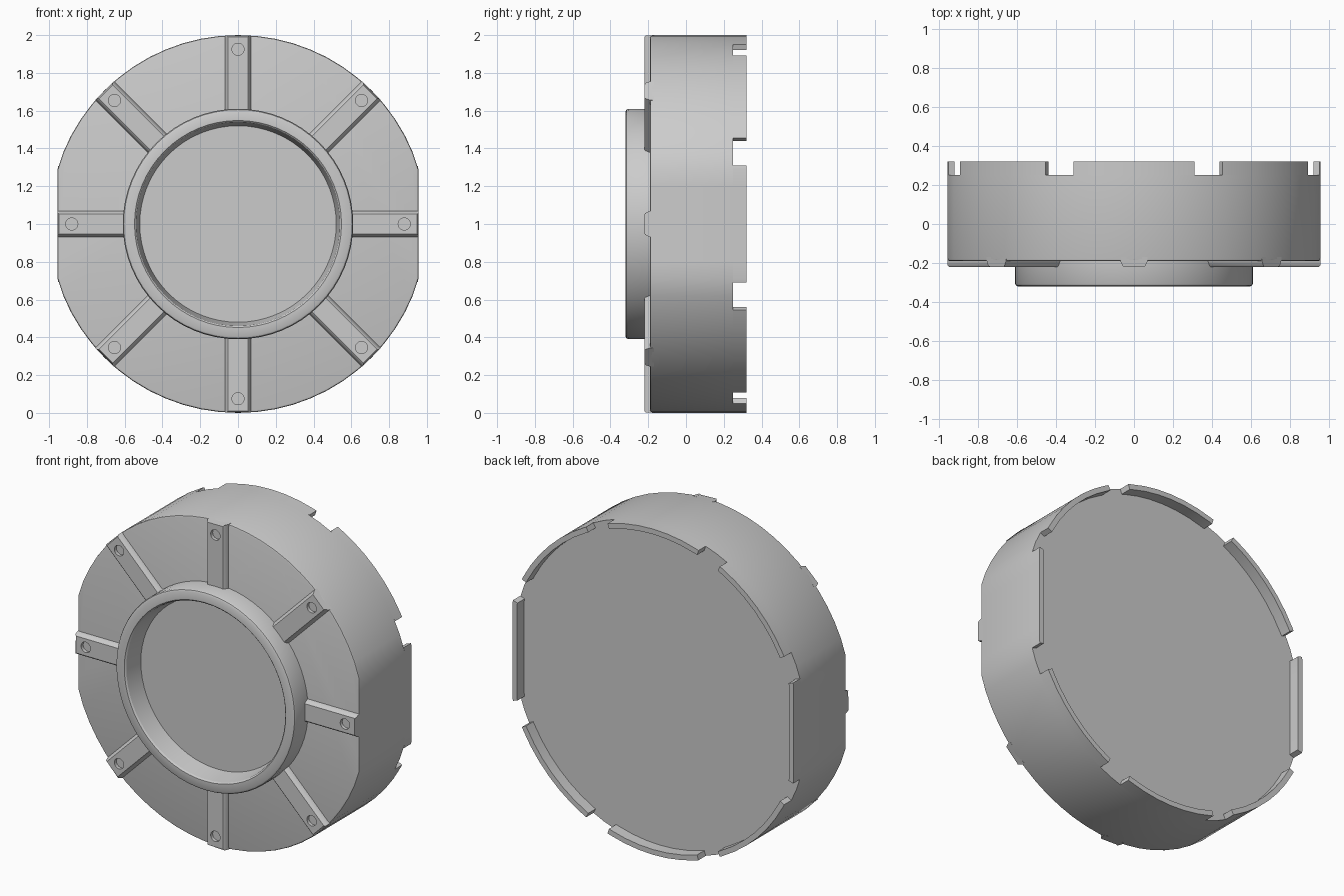
import bpy, bmesh, math
from mathutils import Matrix, Vector

if "Cube" in bpy.data.objects:
    bpy.data.objects.remove(bpy.data.objects["Cube"])

grey = bpy.data.materials.new("plain_grey")
grey.use_nodes = True
colour = (0.6, 0.6, 0.6, 1)
grey.diffuse_color = colour
grey.node_tree.nodes["Principled BSDF"].inputs["Base Color"].default_value = colour

FLAT = 0.955          # half width where the round outline is cut flat
SEGMENTS = 64
CENTRE = Matrix.Translation((0, 0, 1))


def finish(name, bm, matrix=CENTRE, smooth=True):
    bmesh.ops.recalc_face_normals(bm, faces=bm.faces)
    bm.transform(matrix)
    mesh = bpy.data.meshes.new(name)
    bm.to_mesh(mesh)
    bm.free()
    mesh.materials.append(grey)
    obj = bpy.data.objects.new(name, mesh)
    bpy.context.collection.objects.link(obj)
    bpy.ops.object.select_all(action="DESELECT")
    obj.select_set(True)
    bpy.context.view_layer.objects.active = obj
    if smooth:
        bpy.ops.object.shade_smooth_by_angle(angle=math.radians(30))
    return obj


def outline(angle, y, scale=1.0):
    """Point on the round outline with flattened left and right sides."""
    x = max(-FLAT, min(FLAT, math.cos(angle)))
    return Vector((x * scale, y, math.sin(angle) * scale))


def circle(angle, y, radius):
    return Vector((math.cos(angle) * radius, y, math.sin(angle) * radius))


def loft(name, point, profile):
    """Join loops of (y, size) and cap both ends."""
    bm = bmesh.new()
    angles = [math.tau * i / SEGMENTS for i in range(SEGMENTS)]
    loops = [[bm.verts.new(point(a, y, s)) for a in angles] for y, s in profile]
    for low, high in zip(loops, loops[1:]):
        for i in range(SEGMENTS):
            j = (i + 1) % SEGMENTS
            bm.faces.new((low[i], low[j], high[j], high[i]))
    bm.faces.new(loops[0])
    bm.faces.new(loops[-1])
    return finish(name, bm)


# Drum body with a softened front edge
loft("drum_body", outline, [(0.25, 1), (-0.178, 1), (-0.187, 0.997), (-0.19, 0.988)])

# Raised collar with a recessed disc inside
loft("front_collar", circle, [
    (-0.17, 0.61), (-0.306, 0.61), (-0.315, 0.605), (-0.32, 0.595),
    (-0.32, 0.548), (-0.312, 0.54), (-0.2, 0.52)])


# Back tabs between the notches
def back_tab(index):
    bm = bmesh.new()
    middle = index * math.pi / 4
    step = math.tau / SEGMENTS
    half = math.radians(18)
    angles = [middle - half] + [middle + k * step for k in range(-3, 4)] + [middle + half]
    rows = [[bm.verts.new(outline(a, y, s)) for a in angles]
            for y, s in ((0.25, 1), (0.32, 1), (0.32, 0.968), (0.25, 0.968))]
    for r in range(4):
        a, b = rows[r], rows[(r + 1) % 4]
        for i in range(len(angles) - 1):
            bm.faces.new((a[i], a[i + 1], b[i + 1], b[i]))
    for end in (0, -1):
        bm.faces.new([row[end] for row in rows])
    finish(f"back_tab_{index + 1}", bm)


# Front ribs, each with a shallow bolt hole near the rim
def front_rib(index):
    reach = FLAT if index % 4 == 0 else 0.998
    hole_at = 0.88 if index % 4 == 0 else 0.925
    turn = CENTRE @ Matrix.Rotation(-index * math.pi / 4, 4, "Y")
    section = [(-0.17, 0.07), (-0.19, 0.07), (-0.214, 0.059), (-0.22, 0.052)]
    section += [(y, -w) for y, w in reversed(section)]
    bm = bmesh.new()
    inner, outer = [
        [bm.verts.new((x - (0.008 if x > 0.6 and y < -0.217 else 0), y, w)) for y, w in section]
        for x in (0.58, reach)]
    for i in range(len(section)):
        j = (i + 1) % len(section)
        bm.faces.new((inner[i], inner[j], outer[j], outer[i]))
    bm.faces.new(inner)
    bm.faces.new(outer)
    rib = finish(f"front_rib_{index + 1}", bm, turn, smooth=False)

    bm = bmesh.new()
    bmesh.ops.create_cone(bm, cap_ends=True, segments=20, radius1=0.032, radius2=0.032, depth=0.06,
                          matrix=Matrix.Translation((hole_at, -0.23, 0))
                          @ Matrix.Rotation(math.pi / 2, 4, "X"))
    cutter = finish("hole_cutter", bm, turn, smooth=False)
    cutter.hide_render = True
    hole = rib.modifiers.new("bolt_hole", "BOOLEAN")
    hole.operation = "DIFFERENCE"
    hole.object = cutter
    bpy.context.view_layer.objects.active = rib
    bpy.ops.object.modifier_apply(modifier=hole.name)
    bpy.data.objects.remove(cutter)
    bpy.ops.object.select_all(action="DESELECT")
    rib.select_set(True)
    bpy.ops.object.shade_smooth_by_angle(angle=math.radians(25))


for i in range(8):
    back_tab(i)
    front_rib(i)
